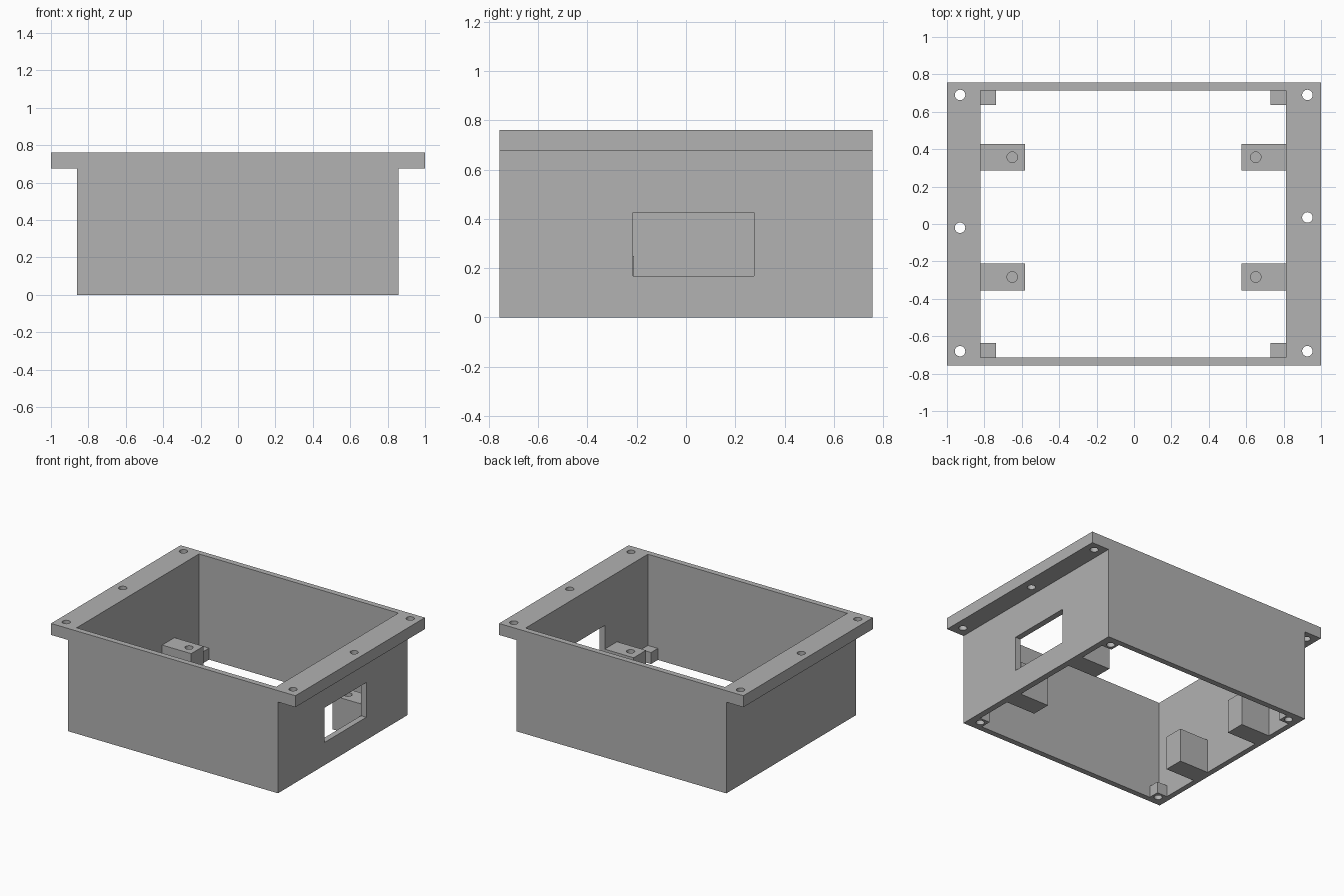
import bpy
import bmesh
from mathutils import Matrix, Vector

cube = bpy.data.objects.get("Cube")
if cube:
    bpy.data.objects.remove(cube, do_unlink=True)

grey = bpy.data.materials.new("plain grey")
grey.use_nodes = True
colour = (0.445, 0.445, 0.445, 1)
grey.diffuse_color = colour
grey.node_tree.nodes["Principled BSDF"].inputs["Base Color"].default_value = colour

HEIGHT, FLANGE_Z, DEPTH = 0.76, 0.675, 0.757
OUT_L, OUT_R = -0.86, 0.857          # outer wall faces
IN_L, IN_R, IN_Y = -0.82, 0.813, 0.715   # inner wall faces
HOLE_R = 0.028


def add_box(bm, low, high):
    low, high = Vector(low), Vector(high)
    place = Matrix.Translation((low + high) / 2) @ Matrix.Diagonal((*(high - low), 1))
    bmesh.ops.create_cube(bm, size=1, matrix=place)


def add_pin(bm, x, y, low, high):
    bmesh.ops.create_cone(bm, cap_ends=True, segments=32, radius1=HOLE_R, radius2=HOLE_R,
                          depth=high - low, matrix=Matrix.Translation((x, y, (low + high) / 2)))


def make_object(name, bm):
    bmesh.ops.recalc_face_normals(bm, faces=bm.faces)
    mesh = bpy.data.meshes.new(name)
    bm.to_mesh(mesh)
    bm.free()
    mesh.materials.append(grey)
    obj = bpy.data.objects.new(name, mesh)
    bpy.context.collection.objects.link(obj)
    return obj


def cut(obj, bm):
    cutter = make_object("cutter", bm)
    mod = obj.modifiers.new("cut", 'BOOLEAN')
    mod.operation, mod.solver, mod.object = 'DIFFERENCE', 'EXACT', cutter
    bpy.ops.object.select_all(action='DESELECT')
    bpy.context.view_layer.objects.active = obj
    obj.select_set(True)
    bpy.ops.object.modifier_apply(modifier=mod.name)
    bpy.data.objects.remove(cutter, do_unlink=True)
    bpy.ops.object.shade_smooth_by_angle()


# Housing: T-shaped profile swept front to back
bm = bmesh.new()
profile = [(OUT_L, 0), (OUT_R, 0), (OUT_R, FLANGE_Z), (1, FLANGE_Z),
           (1, HEIGHT), (-1, HEIGHT), (-1, FLANGE_Z), (OUT_L, FLANGE_Z)]
face = bm.faces.new([bm.verts.new((x, -DEPTH, z)) for x, z in profile])
swept = bmesh.ops.extrude_face_region(bm, geom=[face])["geom"]
bmesh.ops.translate(bm, vec=(0, 2 * DEPTH, 0),
                    verts=[v for v in swept if isinstance(v, bmesh.types.BMVert)])
housing = make_object("housing", bm)

# Open cavity
bm = bmesh.new()
add_box(bm, (IN_L, -IN_Y, -0.1), (IN_R, IN_Y, 1))
cut(housing, bm)

# Side window and flange screw holes
bm = bmesh.new()
add_box(bm, (0.78, -0.215, 0.168), (0.9, 0.276, 0.425))
for x, middle in ((-0.93, -0.02), (0.927, 0.035)):
    for y in (-0.68, middle, 0.69):
        add_pin(bm, x, y, 0.6, 0.9)
cut(housing, bm)

# Mounting lugs with blind holes on top, and corner posts with blind holes below
for side, wall, sign in (("right", IN_L, 1), ("left", IN_R, -1)):
    for end, lug_y, end_sign in (("front", -0.283, -1), ("back", 0.357, 1)):
        bm = bmesh.new()
        xs = sorted((wall, wall + sign * 0.237))
        add_box(bm, (xs[0], lug_y - 0.072, 0), (xs[1], lug_y + 0.072, 0.25))
        lug = make_object(f"{end}_{side}_mounting_lug", bm)
        bm = bmesh.new()
        add_pin(bm, sign * -0.651, lug_y, 0.1, 0.3)
        cut(lug, bm)

        bm = bmesh.new()
        xs = sorted((wall, wall + sign * 0.082))
        ys = sorted((end_sign * IN_Y, end_sign * (IN_Y - 0.08)))
        add_box(bm, (xs[0], ys[0], 0), (xs[1], ys[1], 0.085))
        post = make_object(f"{end}_{side}_corner_post", bm)
        bm = bmesh.new()
        add_pin(bm, wall + sign * 0.038, end_sign * 0.68, -0.05, 0.06)
        cut(post, bm)
